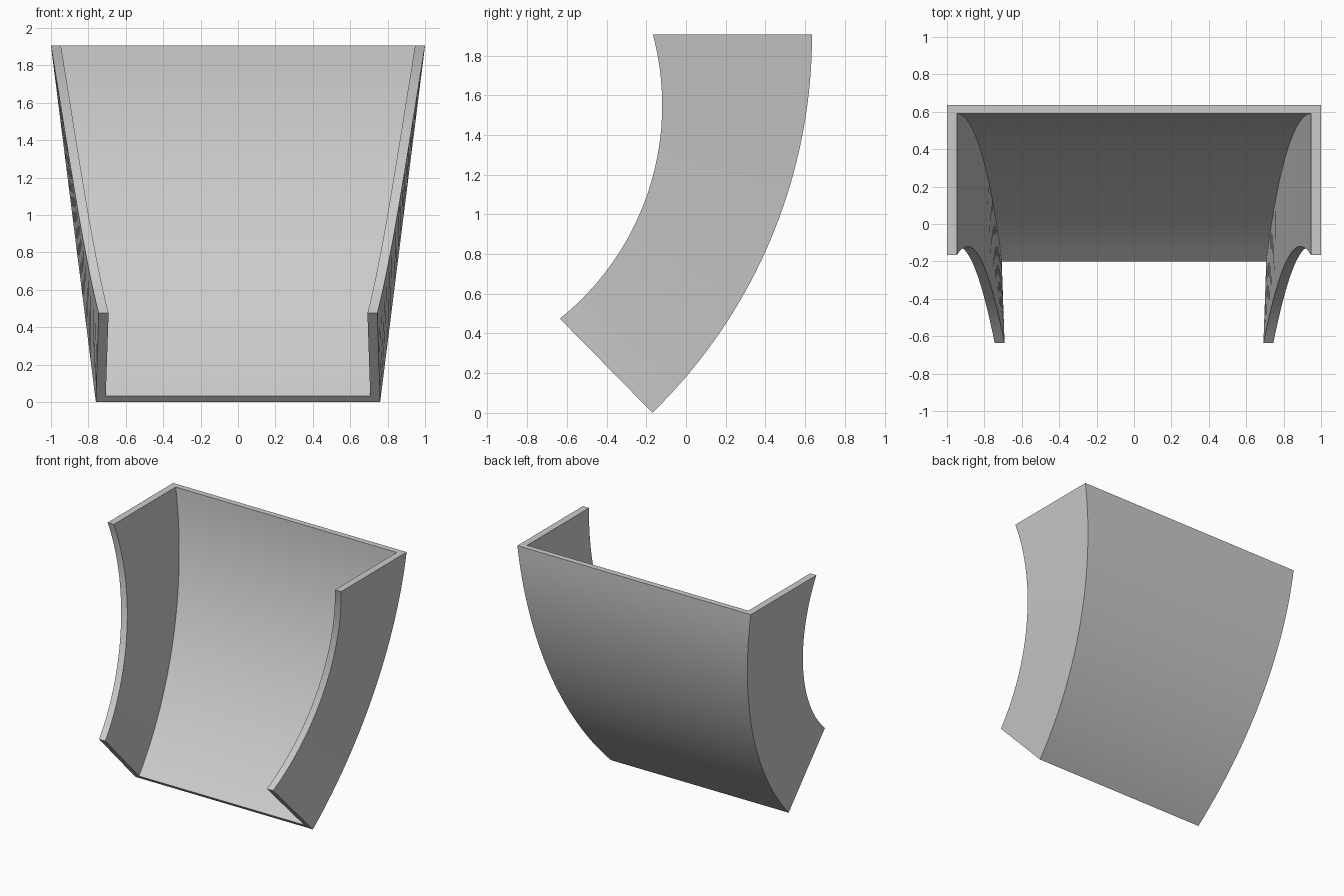
import bpy, bmesh
from math import sin, cos, radians

cube = bpy.data.objects.get("Cube")
if cube:
    bpy.data.objects.remove(cube, do_unlink=True)

SEGMENTS = 36
WALL = 0.053      # side wall thickness
FLOOR = 0.045     # curved back thickness


def lerp(a, b, t):
    return a + (b - a) * t


def arc(cy, cz, radius, start, end, t):
    a = radians(lerp(start, end, t))
    return cy + radius * cos(a), cz + radius * sin(a)


def section(t):
    """U-shaped cross-section of the chute, t runs from the foot to the top."""
    back = arc(-2.021, 1.905, 2.656, -45.8, 0, t)
    floor = arc(-2.021, 1.905, 2.656 - FLOOR, -45.8, 0, t)
    lip = arc(-1.5, 1.55, 1.38, -51.2, 14.9, t)
    x_back = lerp(0.76, 1.0, back[1] / 1.905)
    x_lip = lerp(0.745, 1.0, t)
    half = [(x_lip - WALL, *lip), (x_lip, *lip), (x_back, *back)]
    inner = (x_back - WALL, *floor)
    right = [(-x, y, z) for x, y, z in reversed(half)]
    return half + right + [(-inner[0], *inner[1:]), inner]


# Sweep the section along the curve
bm = bmesh.new()
rings = [[bm.verts.new(p) for p in section(i / SEGMENTS)]
         for i in range(SEGMENTS + 1)]
count = len(rings[0])
for low, high in zip(rings, rings[1:]):
    for i in range(count):
        j = (i + 1) % count
        bm.faces.new((low[i], low[j], high[j], high[i]))

# Close both ends with wall and floor strips
for ring in (rings[0], rings[-1]):
    for strip in ((0, 1, 2, 7), (2, 3, 6, 7), (3, 4, 5, 6)):
        bm.faces.new([ring[k] for k in strip])
bmesh.ops.recalc_face_normals(bm, faces=bm.faces)

mesh = bpy.data.meshes.new("curved_chute")
bm.to_mesh(mesh)
bm.free()
chute = bpy.data.objects.new("curved_chute", mesh)
bpy.context.collection.objects.link(chute)

# Plain grey finish
grey = bpy.data.materials.new("light_grey")
grey.use_nodes = True
colour = (0.6, 0.6, 0.6, 1)
grey.diffuse_color = colour
grey.node_tree.nodes["Principled BSDF"].inputs["Base Color"].default_value = colour
mesh.materials.append(grey)

# Smooth curves, sharp edges
bpy.ops.object.select_all(action='DESELECT')
chute.select_set(True)
bpy.context.view_layer.objects.active = chute
bpy.ops.object.shade_smooth_by_angle(angle=radians(30))
